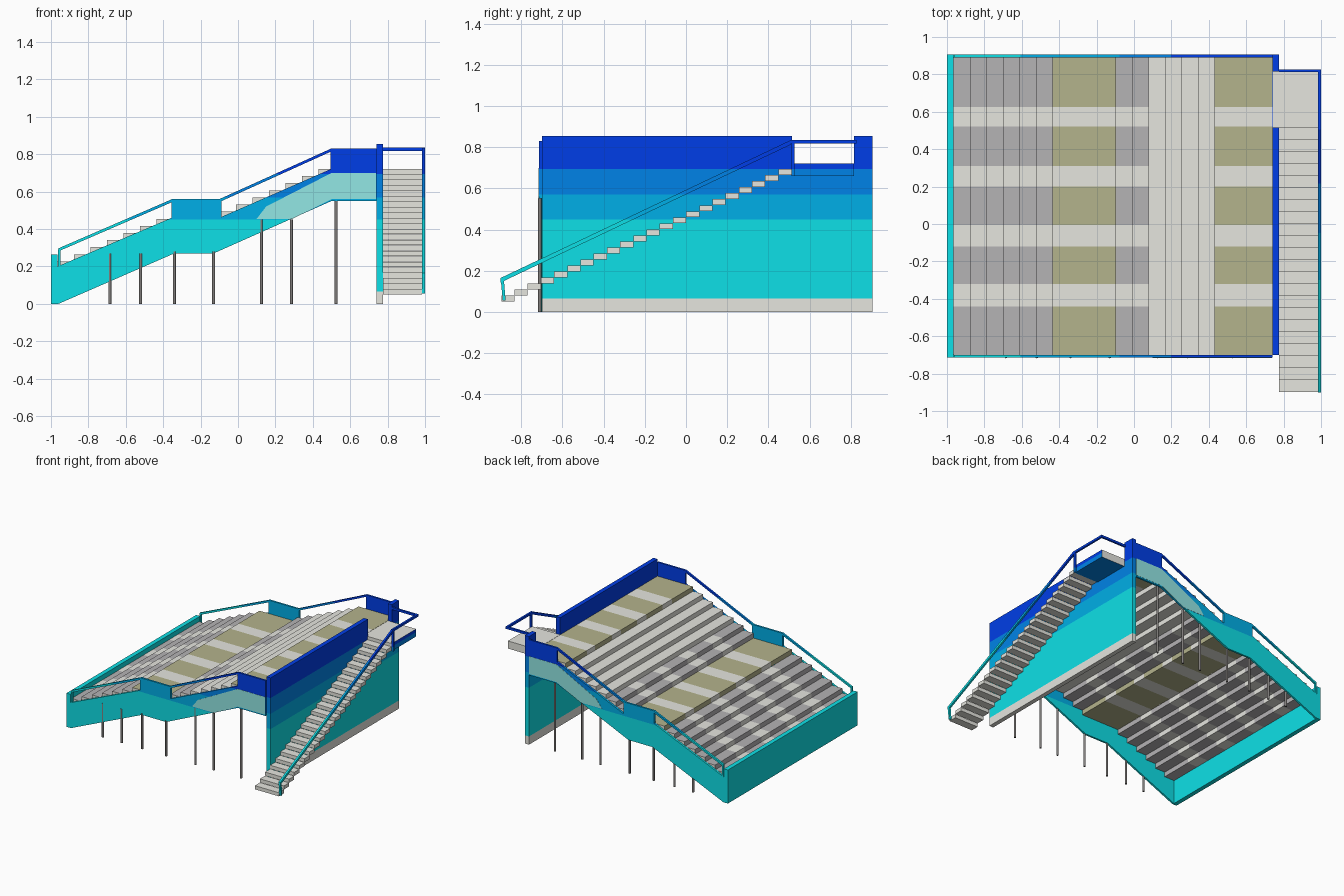
import bpy, bmesh, math
from mathutils import Vector

if "Cube" in bpy.data.objects:
    bpy.data.objects.remove(bpy.data.objects["Cube"])

def srgb(r, g, b):
    f = lambda c: c / 12.92 if c <= 0.04045 else ((c + 0.055) / 1.055) ** 2.4
    return (f(r / 255), f(g / 255), f(b / 255), 1)

COLOURS = [("cyan", (14, 226, 233)), ("sky_blue", (0, 176, 233)), ("mid_blue", (0, 132, 233)),
           ("deep_blue", (0, 62, 233)), ("light_concrete", (230, 230, 223)), ("grey_seating", (181, 179, 181)),
           ("olive_seating", (180, 179, 140)), ("steel", (128, 125, 123)), ("pale_teal", (147, 232, 230))]
MATS = []
for n, c in COLOURS:
    m = bpy.data.materials.new(n)
    m.diffuse_color = srgb(*c)
    m.use_nodes = True
    m.node_tree.nodes["Principled BSDF"].inputs["Base Color"].default_value = m.diffuse_color
    MATS.append(m)
CYAN, SKY, MID, DEEP, LIGHT, GREY, OLIVE, STEEL, PALE = range(9)
BANDS = [0.45, 0.57, 0.695]
ZCUTS = [((0, 0, z), (0, 0, 1)) for z in BANDS]

def by_height(c, n):
    return sum(c.z > b for b in BANDS)

def finish(name, bm, rule, cuts=()):
    """Slice the mesh along the colour borders, colour its faces by a rule, make the object."""
    bmesh.ops.recalc_face_normals(bm, faces=bm.faces)
    if cuts:
        bmesh.ops.triangulate(bm, faces=bm.faces[:])
    for co, no in cuts:
        bmesh.ops.bisect_plane(bm, geom=bm.verts[:] + bm.edges[:] + bm.faces[:],
                               plane_co=co, plane_no=no, dist=1e-5)
    bm.normal_update()
    for f in bm.faces:
        f.material_index = rule(f.calc_center_median(), f.normal) if callable(rule) else rule
    me = bpy.data.meshes.new(name)
    bm.to_mesh(me)
    bm.free()
    for m in MATS:
        me.materials.append(m)
    ob = bpy.data.objects.new(name, me)
    bpy.context.collection.objects.link(ob)
    return ob

def prism(bm, pts, a, b, axis):
    """Extrude a profile along y (points are x,z) or along x (points are y,z)."""
    place = (lambda p: (p[0], a, p[1])) if axis == 'y' else (lambda p: (a, p[0], p[1]))
    face = bm.faces.new([bm.verts.new(place(p)) for p in pts])
    r = bmesh.ops.extrude_face_region(bm, geom=[face])
    v = [e for e in r['geom'] if isinstance(e, bmesh.types.BMVert)]
    bmesh.ops.translate(bm, verts=v, vec=(0, b - a, 0) if axis == 'y' else (b - a, 0, 0))

def box(bm, x0, x1, y0, y1, z0, z1):
    prism(bm, [(x0, z0), (x1, z0), (x1, z1), (x0, z1)], y0, y1, 'y')

def slope(p, q, t):
    return [(p[0], p[1] - t), (q[0], q[1] - t), q, p]

# Stepped seating: two banks, a walkway between them and a top platform
P, R = 0.0883, 0.038
steps = [(-0.965 + i * P, -0.965 + (i + 1) * P, 0.227 + i * R) for i in range(6)]
steps.append((-0.435, -0.1, 0.455))
steps += [(-0.1 + i * P, -0.1 + (i + 1) * P, 0.493 + i * R) for i in range(6)]
steps.append((0.43, 0.74, 0.72))
STRIPES = [-0.44, -0.32, -0.12, -0.005, 0.20, 0.31, 0.52, 0.625]

def seat_colour(x):
    if x < -0.435: return GREY
    if x < -0.1: return OLIVE
    if x < 0.07: return GREY
    return OLIVE if x > 0.43 else LIGHT

for i, (x0, x1, z) in enumerate(steps):
    bm = bmesh.new()
    box(bm, x0, x1, -0.70, 0.89, z - R, z)
    col = seat_colour((x0 + x1) / 2)
    rule = lambda c, n, col=col: col if abs(n.y) < 0.5 and sum(c.y > s for s in STRIPES) % 2 == 0 else LIGHT
    finish(f"seating_step_{i}", bm, rule, [((0, y, 0), (0, 1, 0)) for y in STRIPES])

# Side panels with their handrails, pale insets and poles
PANEL = [(-0.965, 0), (-0.96, 0), (-0.34, 0.27), (-0.13, 0.27), (0.5, 0.55), (0.74, 0.55), (0.74, 0.83),
         (0.495, 0.83), (0.495, 0.72), (-0.1, 0.46), (-0.1, 0.56), (-0.355, 0.56), (-0.355, 0.46), (-0.965, 0.2)]
INSET = [(0.10, 0.455), (0.29, 0.455), (0.5, 0.56), (0.739, 0.56), (0.739, 0.70), (0.5, 0.70), (0.15, 0.52)]
POLES = [(-0.685, 0.27), (-0.52, 0.27), (-0.34, 0.28), (-0.13, 0.28), (0.125, 0.45), (0.285, 0.45), (0.525, 0.55)]
for side, y0, y1, out, yp in (("front", -0.715, -0.70, -0.715, -0.710), ("back", 0.89, 0.905, 0.905, 0.888)):
    bm = bmesh.new()
    prism(bm, PANEL, y0, y1, 'y')
    finish(side + "_side_panel", bm, by_height, ZCUTS)

    bm = bmesh.new()
    prism(bm, INSET, out - 0.0015, out + 0.0015, 'y')
    finish(side + "_panel_inset", bm, PALE)

    bm = bmesh.new()
    prism(bm, slope((-0.96, 0.297), (-0.352, 0.56), 0.016), y0, y1, 'y')
    prism(bm, slope((-0.1, 0.56), (0.497, 0.83), 0.016), y0, y1, 'y')
    box(bm, -0.962, -0.95, y0, y1, 0.2, 0.29)
    box(bm, -0.1, -0.088, y0, y1, 0.46, 0.555)
    finish(side + "_side_rail", bm, by_height, ZCUTS)

    bm = bmesh.new()
    for x, h in POLES:
        r = bmesh.ops.create_cone(bm, cap_ends=True, segments=12, radius1=0.008, radius2=0.008, depth=h)
        bmesh.ops.translate(bm, verts=r['verts'], vec=(x, yp, h / 2))
    finish(side + "_poles", bm, STEEL)

# Low wall along the foot of the seating
bm = bmesh.new()
box(bm, -1, -0.965, -0.715, 0.905, 0, 0.265)
finish("foot_wall", bm, CYAN)

# Tall rear wall with a doorway notch and a concrete base
bm = bmesh.new()
prism(bm, [(-0.70, 0), (0.905, 0), (0.905, 0.855), (0.815, 0.855), (0.815, 0.715), (0.515, 0.715),
           (0.515, 0.855), (-0.70, 0.855)], 0.74, 0.775, 'x')
finish("rear_wall", bm, lambda c, n: LIGHT if c.z < 0.065 else by_height(c, n),
       ZCUTS + [((0, 0, 0.065), (0, 0, 1))])

# Access stair and landing
bm = bmesh.new()
N, dy, dz = 22, 1.41 / 22, 0.0293
for i in range(N):
    y, z = -0.897 + i * dy, 0.05 + i * dz
    box(bm, 0.775, 0.985, y, y + dy, z, z + 0.0285)
finish("stair_treads", bm, LIGHT)

bm = bmesh.new()
box(bm, 0.742, 0.987, 0.513, 0.815, 0.66, 0.72)
finish("stair_landing", bm,
       lambda c, n: by_height(c, n) if n.x > 0.5 or n.z < -0.5 else LIGHT, ZCUTS)

# Stair and landing handrails
bm = bmesh.new()
prism(bm, slope((-0.9, 0.165), (0.51, 0.835), 0.022), 0.985, 1.0, 'x')
prism(bm, [(-0.89, 0.055), (-0.876, 0.055), (-0.885, 0.16), (-0.9, 0.16)], 0.985, 1.0, 'x')
box(bm, 0.985, 1.0, 0.505, 0.827, 0.818, 0.835)
box(bm, 0.775, 1.0, 0.812, 0.827, 0.818, 0.835)
box(bm, 0.985, 1.0, 0.513, 0.528, 0.66, 0.82)
finish("stair_rail", bm, by_height, ZCUTS)
